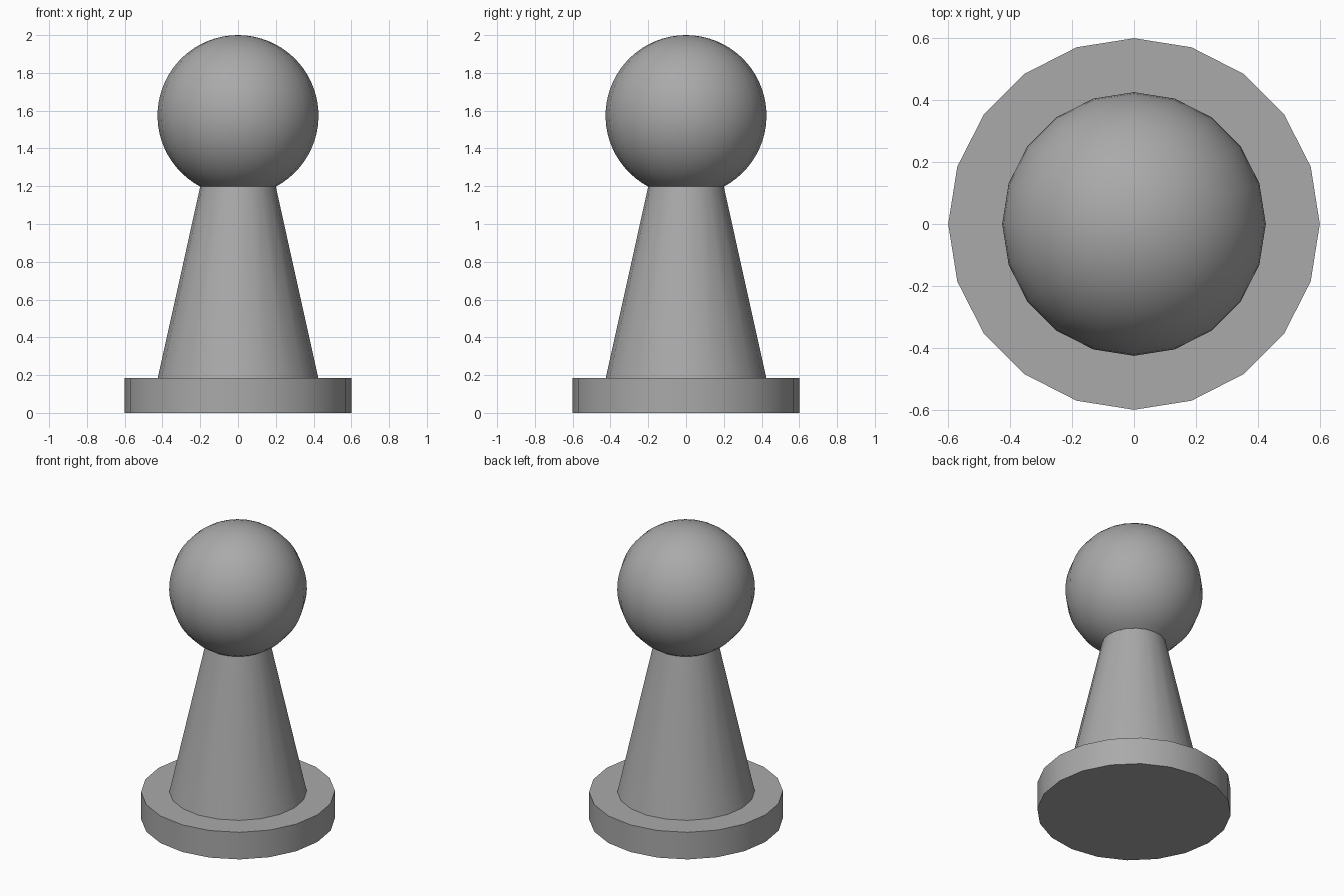
import bpy, bmesh, math
from mathutils import Vector

SIDES = 20

cube = bpy.data.objects.get("Cube")
if cube:
    bpy.data.objects.remove(cube, do_unlink=True)

grey = bpy.data.materials.new("mid_grey")
grey.use_nodes = True
colour = (0.4, 0.4, 0.4, 1)
grey.diffuse_color = colour
grey.node_tree.nodes["Principled BSDF"].inputs["Base Color"].default_value = colour


def lathe(name, profile):
    """Spin a (radius, height) profile around z."""
    bm = bmesh.new()
    verts = [bm.verts.new((r, 0, z)) for r, z in profile]
    edges = [bm.edges.new(pair) for pair in zip(verts, verts[1:])]
    bmesh.ops.spin(bm, geom=verts + edges, cent=(0, 0, 0), axis=(0, 0, 1),
                   angle=math.tau, steps=SIDES)
    bmesh.ops.remove_doubles(bm, verts=bm.verts, dist=0.0005)
    bmesh.ops.recalc_face_normals(bm, faces=bm.faces)
    mesh = bpy.data.meshes.new(name)
    bm.to_mesh(mesh)
    bm.free()
    mesh.materials.append(grey)
    obj = bpy.data.objects.new(name, mesh)
    bpy.context.collection.objects.link(obj)
    bpy.ops.object.select_all(action='DESELECT')
    obj.select_set(True)
    bpy.context.view_layer.objects.active = obj
    bpy.ops.object.shade_smooth_by_angle(angle=math.radians(30))
    return obj


# Round foot and tapered body up to the neck
base_r, base_top, body_r, neck_r, neck_z = 0.6, 0.185, 0.425, 0.2, 1.198
lathe("base_and_body", [(0, 0), (base_r, 0), (base_r, base_top), (body_r, base_top),
                        (neck_r, neck_z)])

# Ball head, left open where it meets the neck
head_r = 0.426
head_z = 2 - head_r
start = math.acos((neck_z - head_z) / head_r)
rings = 28
head = []
for i in range(rings + 1):
    a = start * (1 - i / rings)
    head.append((head_r * math.sin(a), head_z + head_r * math.cos(a)))
lathe("head", head)
